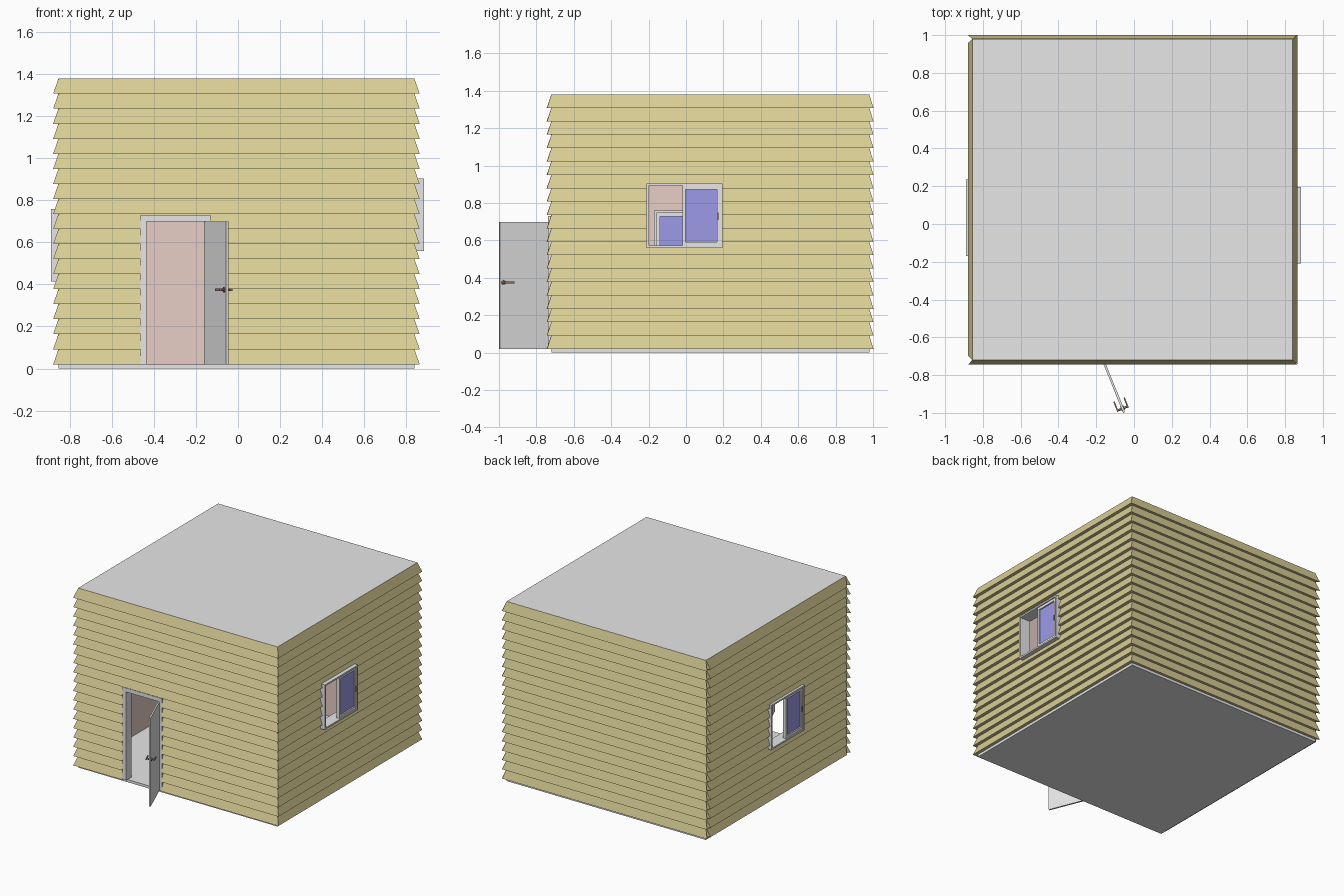
import bpy, bmesh, math
from mathutils import Matrix, Vector

if "Cube" in bpy.data.objects:
    bpy.data.objects.remove(bpy.data.objects["Cube"])


def material(name, r, g, b):
    lin = [(c / 255 / 12.92 if c < 11 else ((c / 255 + 0.055) / 1.055) ** 2.4) for c in (r, g, b)]
    m = bpy.data.materials.new(name)
    m.use_nodes = True
    m.diffuse_color = (*lin, 1)
    m.node_tree.nodes["Principled BSDF"].inputs["Base Color"].default_value = (*lin, 1)
    return m


white = material("white paint", 255, 255, 255)
tan = material("tan siding", 217, 207, 150)
pink = material("pink plaster", 255, 227, 219)
blue = material("blue glass", 173, 170, 255)
metal = material("brown metal", 150, 125, 112)


def finish(name, bm, *mats):
    bmesh.ops.recalc_face_normals(bm, faces=bm.faces[:])
    me = bpy.data.meshes.new(name)
    bm.to_mesh(me)
    bm.free()
    for m in mats:
        me.materials.append(m)
    ob = bpy.data.objects.new(name, me)
    bpy.context.scene.collection.objects.link(ob)
    return ob


def add_box(bm, lo, hi):
    lo, hi = Vector(lo), Vector(hi)
    size = hi - lo
    mat = Matrix.Translation((lo + hi) / 2) @ Matrix.Diagonal((*size, 1))
    return bmesh.ops.create_cube(bm, size=1, matrix=mat)["verts"]


def boxes(name, mat, *pairs):
    bm = bmesh.new()
    for lo, hi in pairs:
        add_box(bm, lo, hi)
    return finish(name, bm, mat)


def cut(ob, lo, hi):
    """Cut a box-shaped opening and bake it into the mesh."""
    cutter = boxes("cutter", white, (lo, hi))
    cutter.hide_render = True
    mod = ob.modifiers.new("opening", "BOOLEAN")
    mod.operation, mod.solver, mod.object = "DIFFERENCE", "EXACT", cutter
    deps = bpy.context.evaluated_depsgraph_get()
    me = bpy.data.meshes.new_from_object(ob.evaluated_get(deps))
    ob.modifiers.clear()
    ob.data = me
    bpy.data.objects.remove(cutter)


# Main dimensions
X0, X1, Y0, Y1 = -0.855, 0.84, -0.72, 0.98
BASE, TOP, ROWS, LIP, SKIN, WALL = 0.02, 1.38, 19, 0.025, 0.002, 0.04
DOOR = ((-0.465, -0.9, BASE), (-0.13, -0.6, 0.73))
RIGHT_WIN = ((0.7, -0.21, 0.56), (0.95, 0.195, 0.905))
LEFT_WIN = ((-0.95, -0.17, 0.415), (-0.7, 0.235, 0.76))

# Floor slab and roof
boxes("floor_slab", white, ((X0, Y0, 0), (X1, Y1, BASE)))
boxes("roof", white, ((X0 + SKIN, Y0 + SKIN, TOP - 0.03), (X1 - SKIN, Y1 - SKIN, TOP)))

# Walls: a ring, painted pink on the inner faces
bm = bmesh.new()
rings = []
for inset in (SKIN, WALL):
    a, b, c, d = X0 + inset, X1 - inset, Y0 + inset, Y1 - inset
    rings.append([[bm.verts.new((x, y, z)) for x, y in ((a, c), (b, c), (b, d), (a, d))]
                  for z in (BASE, TOP - 0.03)])
outer, inner = rings
for i in range(4):
    j = (i + 1) % 4
    bm.faces.new((outer[0][i], outer[0][j], outer[1][j], outer[1][i]))
    bm.faces.new((inner[0][i], inner[0][j], inner[1][j], inner[1][i])).material_index = 1
    for level in (0, 1):
        bm.faces.new((outer[level][i], outer[level][j], inner[level][j], inner[level][i]))
walls = finish("walls", bm, white, pink)
for opening in (DOOR, RIGHT_WIN, LEFT_WIN):
    cut(walls, *opening)


# Lapped siding: a sawtooth profile run along each wall with angled ends
def siding(name, place, s0, s1, slope):
    h = (TOP - BASE) / ROWS
    profile = [(-SKIN, BASE)]
    for i in range(ROWS):
        profile += [(LIP, BASE + i * h), (0, BASE + (i + 1) * h)]
    profile.append((-SKIN, TOP))
    bm = bmesh.new()
    ends = [[bm.verts.new(place(s + sign * slope * d, d, z)) for d, z in profile]
            for s, sign in ((s0, -1), (s1, 1))]
    n = len(profile)
    for i in range(n):
        j = (i + 1) % n
        bm.faces.new((ends[0][i], ends[0][j], ends[1][j], ends[1][i]))
    for end in ends:
        bm.faces.new(end)
    return finish(name, bm, tan)


front = siding("front_siding", lambda s, d, z: (s, Y0 - d, z), X0, X1, 1)
back = siding("back_siding", lambda s, d, z: (s, Y1 + d * 0.8, z), X0, X1, 1)
right = siding("right_siding", lambda s, d, z: (X1 + d, s, z), Y0, Y1, 0.9)
left = siding("left_siding", lambda s, d, z: (X0 - d, s, z), Y0, Y1, -0.9)
cut(front, *DOOR)
cut(right, *RIGHT_WIN)
cut(left, *LEFT_WIN)


# Windows: one sliding pane, the other half open
def window(side, face, turn, yc, z0):
    def bars(name, mat, *pairs):
        ob = boxes(name, mat, *pairs)
        ob.matrix_world = Matrix.Translation((face, yc, z0)) @ Matrix.Rotation(turn, 4, "Z")

    def frame(name, u0, u1, v0, v1, b, t, d0, d1):
        bars(name, white,
             ((d0, u0, v0), (d1, u1, v0 + t)), ((d0, u0, v1 - t), (d1, u1, v1)),
             ((d0, u0, v0 + t), (d1, u0 + b, v1 - t)), ((d0, u1 - b, v0 + t), (d1, u1, v1 - t)))

    w, h = 0.2025, 0.345
    frame(side + "_window_frame", -w, w, 0, h, 0.012, 0.012, -0.09, 0)
    frame(side + "_window_sash", -0.012, w - 0.012, 0.012, h - 0.012, 0.018, 0.02, -0.035, -0.008)
    bars(side + "_window_glass", blue, ((-0.025, 0.006, 0.032), (-0.018, w - 0.03, h - 0.032)))
    bars(side + "_window_latch", metal, ((-0.008, w - 0.026, 0.15), (0, w - 0.018, 0.19)))


window("right", 0.885, 0, -0.0075, 0.56)
window("left", -0.89, math.pi, 0.0325, 0.415)

# Door frame
fy0, fy1 = Y0 - 0.018, Y0 + WALL + 0.005
boxes("door_frame", white,
      ((-0.465, fy0, BASE), (-0.435, fy1, 0.7)),
      ((-0.16, fy0, BASE), (-0.13, fy1, 0.7)),
      ((-0.465, fy0, 0.7), (-0.13, fy1, 0.73)))

# Open door, hinged on its left edge; local x runs from hinge to free edge
swing = Matrix.Translation((-0.156, -0.74, 0)) @ Matrix.Rotation(math.atan2(-0.255, 0.103), 4, "Z")
door = boxes("door", white, ((0, -0.006, BASE), (0.278, 0.006, 0.7)))
door.matrix_world = swing

# Door handle: spindle, round plates and a lever on each side
bm = bmesh.new()


def rod(r, depth, y):
    mat = Matrix.Translation((0.255, y, 0.375)) @ Matrix.Rotation(math.pi / 2, 4, "X")
    bmesh.ops.create_cone(bm, cap_ends=True, segments=16, radius1=r, radius2=r,
                          depth=depth, matrix=mat)


rod(0.006, 0.06, 0)
rod(0.013, 0.018, 0)
for s in (-1, 1):
    add_box(bm, (0.205, s * 0.029 - 0.004, 0.37), (0.262, s * 0.029 + 0.004, 0.38))
handle = finish("door_handle", bm, metal)
handle.matrix_world = swing
